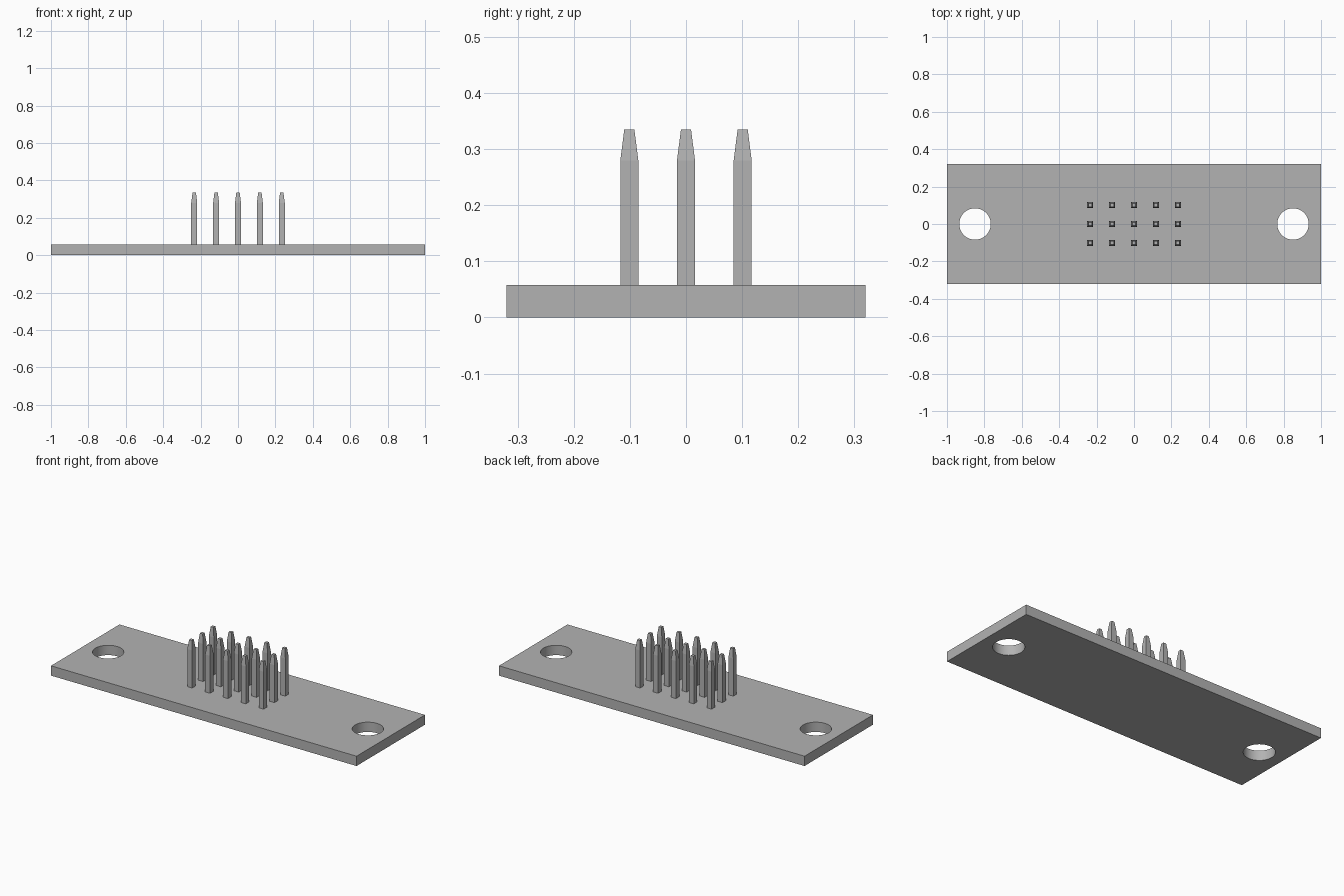
import bpy
import math

cube = bpy.data.objects.get("Cube")
if cube:
    bpy.data.objects.remove(cube, do_unlink=True)

PLATE_TOP = 0.058
HOLE_X, HOLE_RADIUS = 0.85, 0.084
PIN_HALF, TIP_HALF = 0.016, 0.009
SHOULDER_Z, TIP_Z = 0.28, 0.335

grey = bpy.data.materials.new("grey_metal")
grey.use_nodes = True
colour = (0.45, 0.45, 0.45, 1)
grey.diffuse_color = colour
grey.node_tree.nodes["Principled BSDF"].inputs["Base Color"].default_value = colour

# Base plate
bpy.ops.mesh.primitive_cube_add(size=1, location=(0, 0, PLATE_TOP / 2))
plate = bpy.context.object
plate.name = "base_plate"
plate.scale = (2, 0.64, PLATE_TOP)
bpy.ops.object.transform_apply(location=True, rotation=False, scale=True)
plate.data.materials.append(grey)

# Mounting holes, one at each end
for side in (-1, 1):
    bpy.ops.mesh.primitive_cylinder_add(vertices=64, radius=HOLE_RADIUS, depth=0.3,
                                        location=(side * HOLE_X, 0, 0))
    cutter = bpy.context.object
    cutter.hide_render = True
    cutter.data.materials.append(grey)
    cut = plate.modifiers.new("mounting_hole", 'BOOLEAN')
    cut.operation = 'DIFFERENCE'
    cut.solver = 'EXACT'
    cut.object = cutter
    bpy.context.view_layer.objects.active = plate
    bpy.ops.object.modifier_apply(modifier=cut.name)
    bpy.data.objects.remove(cutter, do_unlink=True)

bpy.ops.object.select_all(action='DESELECT')
plate.select_set(True)
bpy.context.view_layer.objects.active = plate
bpy.ops.object.shade_smooth_by_angle(angle=math.radians(30))

# Square pin with a tapered tip, lofted through three square sections
sections = [(PIN_HALF, PLATE_TOP), (PIN_HALF, SHOULDER_Z), (TIP_HALF, TIP_Z)]
corners = [(-1, -1), (1, -1), (1, 1), (-1, 1)]
verts = [(sx * half, sy * half, z) for half, z in sections for sx, sy in corners]
faces = [(3, 2, 1, 0), (8, 9, 10, 11)]
for ring in (0, 4):
    for i in range(4):
        j = (i + 1) % 4
        faces.append((ring + i, ring + j, ring + 4 + j, ring + 4 + i))
pin_mesh = bpy.data.meshes.new("pin")
pin_mesh.from_pydata(verts, [], faces)
pin_mesh.materials.append(grey)

# Grid of pins, five columns by three rows
for column in range(5):
    for row in range(3):
        pin = bpy.data.objects.new(f"pin_{column + 1}_{row + 1}", pin_mesh)
        pin.location = ((column - 2) * 0.117, (row - 1) * 0.101, 0)
        bpy.context.collection.objects.link(pin)
